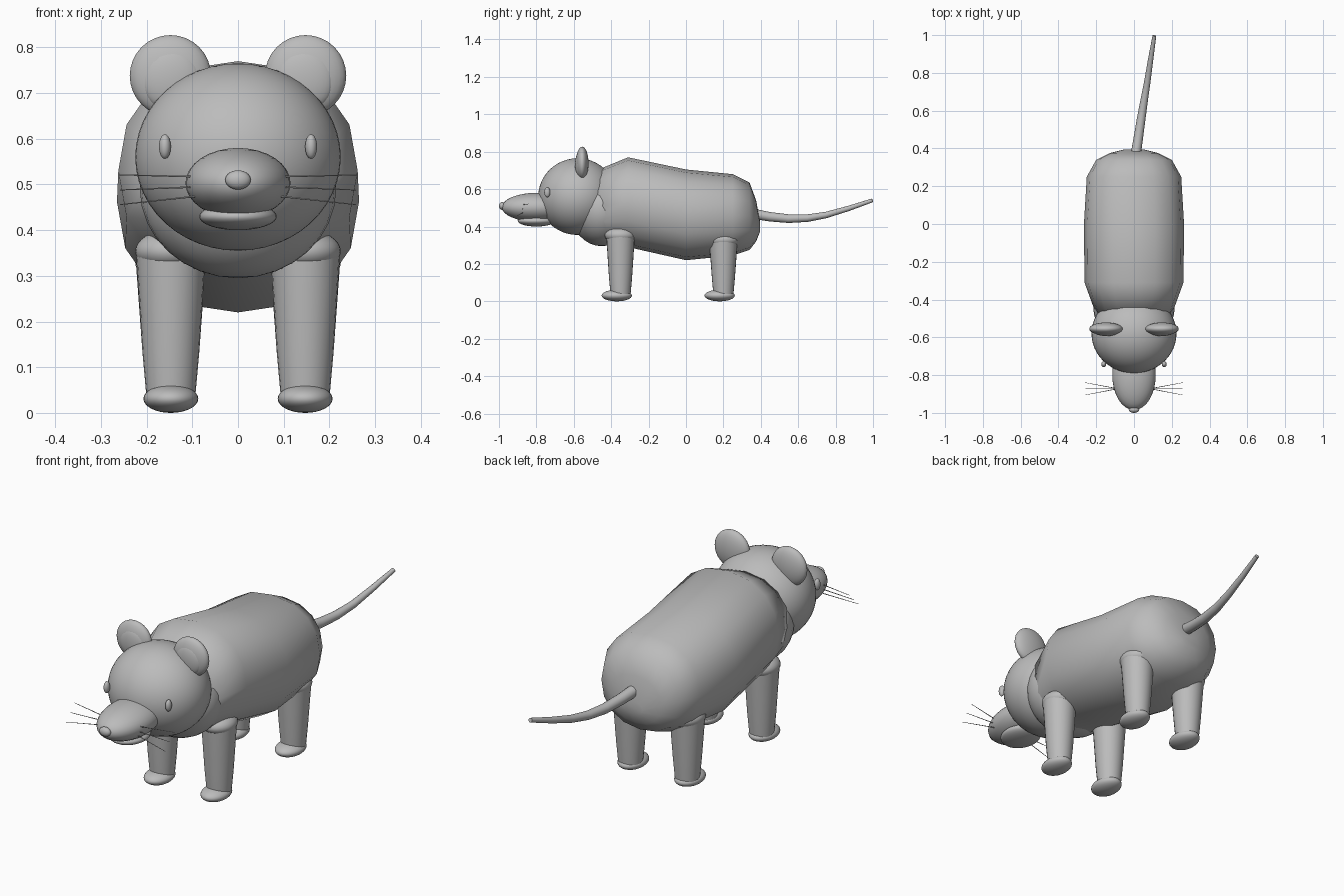
import bpy, bmesh, math
from mathutils import Vector

cube = bpy.data.objects.get("Cube")
if cube:
    bpy.data.objects.remove(cube, do_unlink=True)

grey = bpy.data.materials.new("plain_grey")
grey.use_nodes = True
tone = (0.5, 0.5, 0.5, 1)
grey.diffuse_color = tone
grey.node_tree.nodes["Principled BSDF"].inputs["Base Color"].default_value = tone


def finish(name, bm, angle=60):
    bmesh.ops.recalc_face_normals(bm, faces=bm.faces[:])
    mesh = bpy.data.meshes.new(name)
    bm.to_mesh(mesh)
    bm.free()
    mesh.materials.append(grey)
    obj = bpy.data.objects.new(name, mesh)
    bpy.context.collection.objects.link(obj)
    bpy.ops.object.select_all(action="DESELECT")
    obj.select_set(True)
    bpy.context.view_layer.objects.active = obj
    bpy.ops.object.shade_smooth_by_angle(angle=math.radians(angle))
    return obj


def ellipsoid(name, centre, radii, segments=32, rings=16):
    bm = bmesh.new()
    bmesh.ops.create_uvsphere(bm, u_segments=segments, v_segments=rings, radius=1)
    for v in bm.verts:
        v.co = Vector([c + r * p for c, r, p in zip(centre, radii, v.co)])
    return finish(name, bm)


def loft(name, rings, angle=60):
    """Skin a list of point rings and cap both ends."""
    bm = bmesh.new()
    loops = [[bm.verts.new(p) for p in ring] for ring in rings]
    n = len(loops[0])
    for a, b in zip(loops, loops[1:]):
        for i in range(n):
            j = (i + 1) % n
            bm.faces.new((a[i], a[j], b[j], b[i]))
    bm.faces.new(loops[0])
    bm.faces.new(loops[-1])
    return finish(name, bm, angle)


def circle(centre, radius, axis, n):
    rot = Vector(axis).to_track_quat("Z", "Y")
    turns = [math.tau * i / n for i in range(n)]
    return [Vector(centre) + rot @ Vector((math.cos(t), math.sin(t), 0)) * radius for t in turns]


def tube(name, points, radii, n=16):
    pts = [Vector(p) for p in points]
    last = len(pts) - 1
    rings = [circle(p, r, pts[min(i + 1, last)] - pts[max(i - 1, 0)], n)
             for i, (p, r) in enumerate(zip(pts, radii))]
    return loft(name, rings)


def body_ring(y, low, high, half, n=16):
    ring = []
    for i in range(n):
        t = math.tau * i / n
        c, s = math.cos(t), math.sin(t)
        ring.append((half * math.copysign(abs(c) ** 0.9, c), y,
                     (low + high) / 2 + (high - low) / 2 * math.copysign(abs(s) ** 0.9, s)))
    return ring


# Torso: y, underside, back, half width
torso = [(-0.48, 0.31, 0.70, 0.20), (-0.31, 0.29, 0.77, 0.262), (0.0, 0.22, 0.705, 0.265),
         (0.25, 0.245, 0.68, 0.25), (0.34, 0.275, 0.635, 0.20),
         (0.375, 0.32, 0.54, 0.13), (0.395, 0.37, 0.43, 0.05)]
loft("body", [body_ring(*s) for s in torso], 70)

# Neck, head and muzzle
ellipsoid("neck", (0, -0.45, 0.49), (0.215, 0.17, 0.195))
ellipsoid("head", (0, -0.58, 0.56), (0.225, 0.21, 0.205), 48, 24)
ellipsoid("snout", (0, -0.80, 0.503), (0.115, 0.185, 0.077))
ellipsoid("lower_jaw", (0, -0.80, 0.43), (0.085, 0.10, 0.03))
ellipsoid("nose", (0, -0.983, 0.51), (0.028, 0.017, 0.021))

# Tail
tube("tail", [(0.008, 0.36, 0.468), (0.022, 0.45, 0.452), (0.037, 0.55, 0.442),
              (0.053, 0.65, 0.445), (0.07, 0.75, 0.462), (0.088, 0.87, 0.497), (0.108, 0.997, 0.54)],
     [0.027, 0.025, 0.023, 0.02, 0.017, 0.014, 0.01])

for side, sx in (("left", 1), ("right", -1)):
    # Ears and eyes
    ellipsoid(side + "_ear", (sx * 0.148, -0.555, 0.738), (0.089, 0.034, 0.089))
    ellipsoid(side + "_inner_ear", (sx * 0.146, -0.57, 0.73), (0.066, 0.023, 0.069))
    ellipsoid(side + "_eye", (sx * 0.16, -0.742, 0.583), (0.013, 0.016, 0.027), 24, 12)

    # Whiskers
    for label, y, z0, z1 in (("upper", -0.84, 0.517, 0.521), ("middle", -0.872, 0.495, 0.488),
                             ("lower", -0.905, 0.475, 0.456)):
        tube(f"{side}_{label}_whisker", [(sx * 0.085, -0.872, z0), (sx * 0.258, y, z1)],
             [0.002, 0.001], 8)

    # Legs with rounded joints and feet
    for end, y, top in (("front", -0.35, 0.40), ("back", 0.2, 0.375)):
        x = sx * 0.147
        name = f"{side}_{end}"
        ellipsoid(name + "_joint", (x, y, top - 0.046), (0.078, 0.085, 0.047))
        tube(name + "_leg", [(x, y, top - 0.04), (x, y, 0.13), (x, y, 0.03)],
             [0.077, 0.062, 0.053], 24)
        ellipsoid(name + "_foot", (x, y - 0.02, 0.031), (0.06, 0.081, 0.031))
